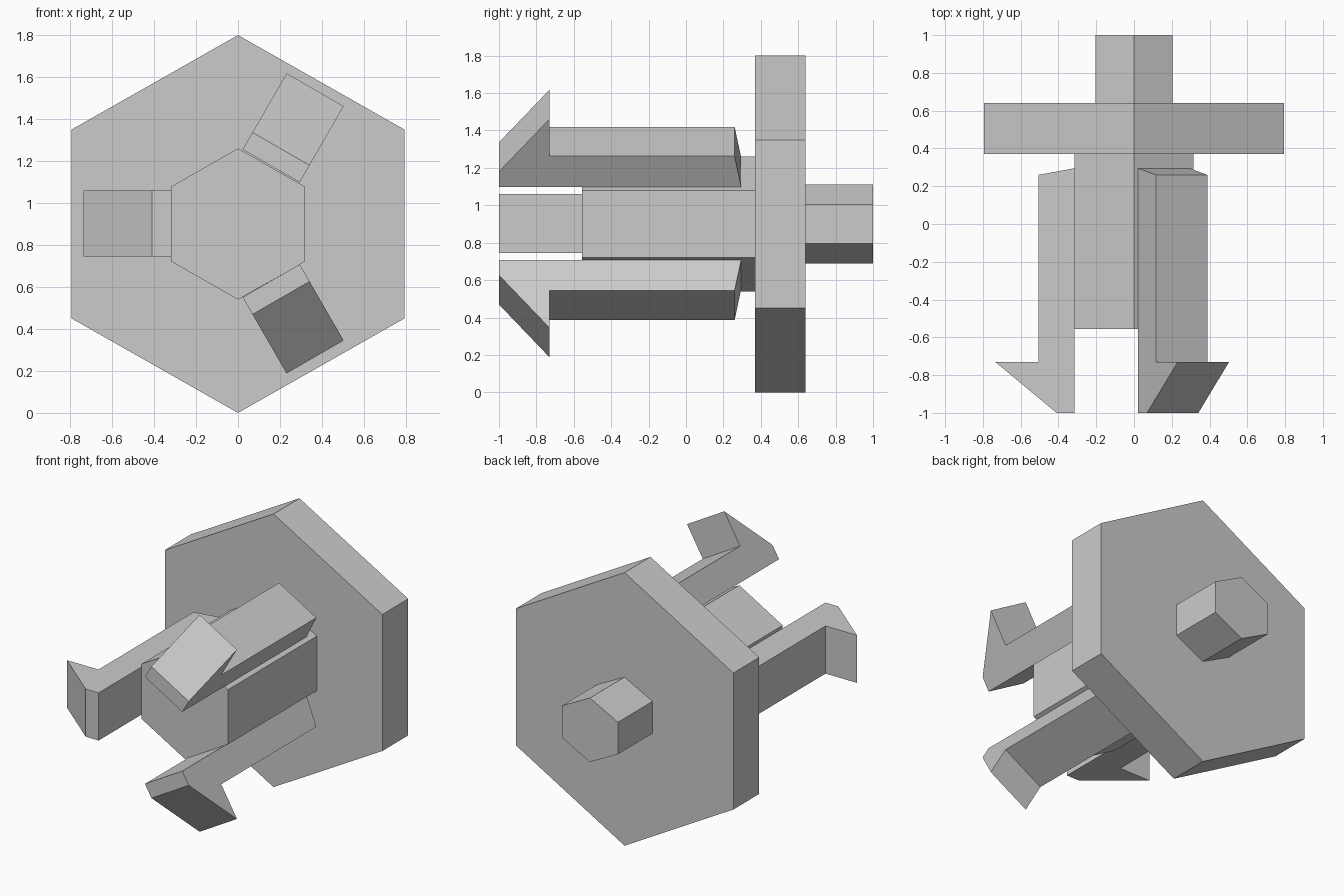
import bpy
import bmesh
import math
from mathutils import Vector

if "Cube" in bpy.data.objects:
    bpy.data.objects.remove(bpy.data.objects["Cube"])

CZ = 0.9  # height of the shared axis

grey = bpy.data.materials.new("light_grey")
grey.diffuse_color = (0.6, 0.6, 0.6, 1.0)
grey.use_nodes = True
grey.node_tree.nodes["Principled BSDF"].inputs["Base Color"].default_value = grey.diffuse_color


def extrude_solid(name, outline, direction):
    """Flat-faced solid from a closed outline swept along a direction."""
    bm = bmesh.new()
    face = bm.faces.new([bm.verts.new(p) for p in outline])
    swept = bmesh.ops.extrude_face_region(bm, geom=[face])
    moved = [g for g in swept["geom"] if isinstance(g, bmesh.types.BMVert)]
    bmesh.ops.translate(bm, verts=moved, vec=direction)
    bmesh.ops.recalc_face_normals(bm, faces=bm.faces)
    mesh = bpy.data.meshes.new(name)
    bm.to_mesh(mesh)
    bm.free()
    mesh.materials.append(grey)
    obj = bpy.data.objects.new(name, mesh)
    bpy.context.collection.objects.link(obj)
    return obj


def hex_prism(name, half_width, radius, y0, y1):
    """Hexagonal prism along y with a corner pointing up."""
    outline = []
    for i in range(6):
        a = math.radians(90 + 60 * i)
        x = half_width * math.cos(a) / math.cos(math.radians(30))
        outline.append((x, y0, CZ + radius * math.sin(a)))
    return extrude_solid(name, outline, Vector((0, y1 - y0, 0)))


# Large plate, front hub and rear stub
hex_prism("hex_plate", 0.793, 0.90, 0.37, 0.64)
hex_prism("front_hub", 0.316, 0.36, -0.555, 0.37)
hex_prism("rear_stub", 0.204, 0.211, 0.64, 1.0)

# Three hooked arms around the hub: profile as (distance from axis, y)
ARM_PROFILE = [(0.316, -1.0), (0.41, -1.0), (0.735, -0.73),
               (0.506, -0.73), (0.506, 0.26), (0.316, 0.295)]
ARM_HALF = 0.157

for label, degrees in (("upper", 60), ("side", 180), ("lower", 300)):
    a = math.radians(degrees)
    out = Vector((math.cos(a), 0, math.sin(a)))
    across = Vector((-math.sin(a), 0, math.cos(a)))
    base = Vector((0, 0, CZ + 0.003)) - across * ARM_HALF
    outline = [base + out * r + Vector((0, y, 0)) for r, y in ARM_PROFILE]
    extrude_solid(label + "_hook_arm", outline, across * 2 * ARM_HALF)
